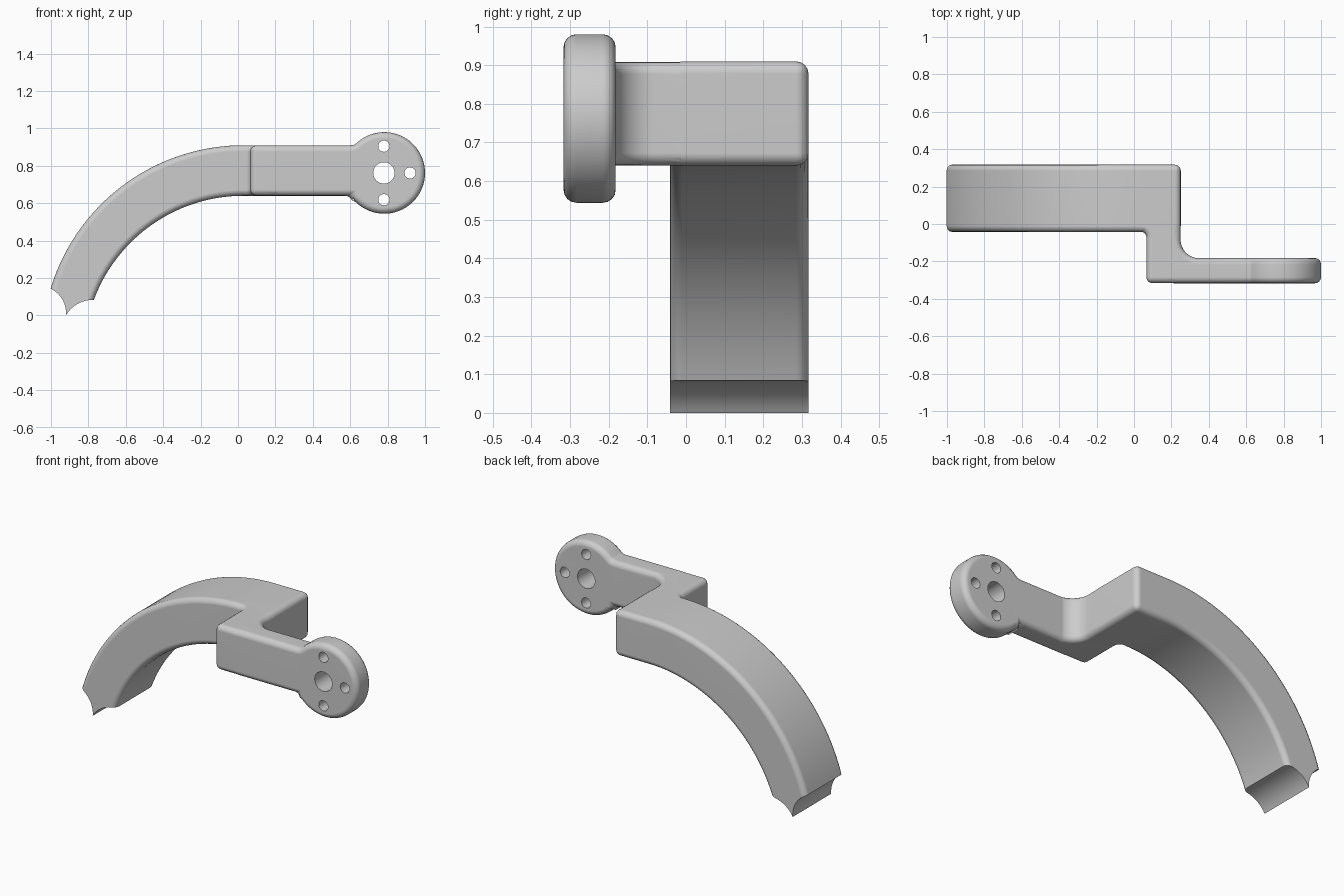
import bpy, bmesh, math

if "Cube" in bpy.data.objects:
    bpy.data.objects.remove(bpy.data.objects["Cube"])

grey = bpy.data.materials.new("plain grey")
grey.diffuse_color = (0.604, 0.604, 0.604, 1)
grey.use_nodes = True
grey.node_tree.nodes["Principled BSDF"].inputs["Base Color"].default_value = grey.diffuse_color


def arc(cx, cy, r, a0, a1, n):
    """Points on a circle arc, angles in degrees."""
    return [(cx + r * math.cos(math.radians(a0 + (a1 - a0) * i / n)),
             cy + r * math.sin(math.radians(a0 + (a1 - a0) * i / n))) for i in range(n + 1)]


def face_outward(bm):
    bmesh.ops.recalc_face_normals(bm, faces=bm.faces)
    if bm.calc_volume(signed=True) < 0:
        bmesh.ops.reverse_faces(bm, faces=bm.faces)


def prism(name, profile, lo, hi, plane, bevel=0.0):
    """Extrude a profile (front: x,z along y / top: x,y along z) and round its edges."""
    bm = bmesh.new()
    place = (lambda p, d: (p[0], d, p[1])) if plane == "front" else (lambda p, d: (p[0], p[1], d))
    a = [bm.verts.new(place(p, lo)) for p in profile]
    b = [bm.verts.new(place(p, hi)) for p in profile]
    bm.faces.new(a[::-1])
    bm.faces.new(b)
    n = len(profile)
    for i in range(n):
        j = (i + 1) % n
        bm.faces.new((a[i], a[j], b[j], b[i]))
    face_outward(bm)
    if bevel:
        sharp = [e for e in bm.edges if e.calc_face_angle(0) > 0.6]
        bmesh.ops.bevel(bm, geom=sharp, offset=bevel, segments=4, profile=0.5,
                        affect='EDGES', clamp_overlap=False)
        face_outward(bm)
    me = bpy.data.meshes.new(name)
    bm.to_mesh(me)
    bm.free()
    me.materials.append(grey)
    ob = bpy.data.objects.new(name, me)
    bpy.context.collection.objects.link(ob)
    return ob


def combine(target, tool, operation):
    """Apply a boolean and remove the tool."""
    tool.hide_render = True
    m = target.modifiers.new("bool", 'BOOLEAN')
    m.operation, m.solver, m.object = operation, 'EXACT', tool
    bpy.context.view_layer.objects.active = target
    bpy.ops.object.modifier_apply(modifier=m.name)
    bpy.data.objects.remove(tool)


# wide curved arm with a short straight end
outer = arc(0.03, -0.168, 1.078, 90, 172, 40)
inner = arc(0.03, -0.214, 0.854, 172, 90, 40)
arm = prism("curved_arm", [(0.25, 0.91)] + outer + inner + [(0.25, 0.64)],
            -0.042, 0.317, "front", 0.032)

# scalloped lower end
scallop = ([(-1.2, 0.1576)] + arc(-1.0644, 0.0126, 0.145, 90, -5, 16)[:-1]
           + arc(-0.7755, -0.0835, 0.167, 150, 90, 12)
           + [(-0.7, 0.0835), (-0.7, -0.4), (-1.2, -0.4)])
combine(arm, prism("scallop_cutter", scallop, -0.5, 0.5, "front"), 'DIFFERENCE')

# offset bracket with filleted inner corners
bracket = ([(0.066, -0.316), (0.5, -0.316), (0.5, -0.183)]
           + arc(0.349, -0.083, 0.1, 270, 180, 12)
           + [(0.249, 0.15), (0.0, 0.15), (0.0, -0.041)]
           + arc(0.036, -0.071, 0.03, 90, 0, 6))
combine(arm, prism("offset_bracket", bracket, 0.641, 0.909, "top", 0.032), 'UNION')

# flat plate ending in a round disc, with blended neck
plate = ([(0.18, 0.64), (0.18, 0.91)] + arc(0.6053, 0.95, 0.04, 270, 313.2, 5)[:-1]
         + arc(0.782, 0.762, 0.218, 133.2, -133.2, 56)
         + arc(0.6053, 0.574, 0.04, 46.8, 90, 5)[1:-1] + [(0.6053, 0.64)])
combine(arm, prism("mounting_plate", plate, -0.317, -0.182, "front", 0.033), 'UNION')

# centre hole and three screw holes
for x, z, r in [(0.78, 0.762, 0.057), (0.78, 0.905, 0.03), (0.92, 0.762, 0.03), (0.78, 0.619, 0.03)]:
    hole = prism("hole_cutter", arc(x, z, r, 0, 360 * 31 / 32, 31), -0.5, 0.0, "front")
    combine(arm, hole, 'DIFFERENCE')

# smooth rounded edges, flat large faces
arm.name = "offset_arm"
bpy.ops.object.select_all(action='DESELECT')
arm.select_set(True)
bpy.context.view_layer.objects.active = arm
bpy.ops.object.shade_smooth_by_angle(angle=math.radians(35))
weighted = arm.modifiers.new("weighted", 'WEIGHTED_NORMAL')
weighted.keep_sharp = True
